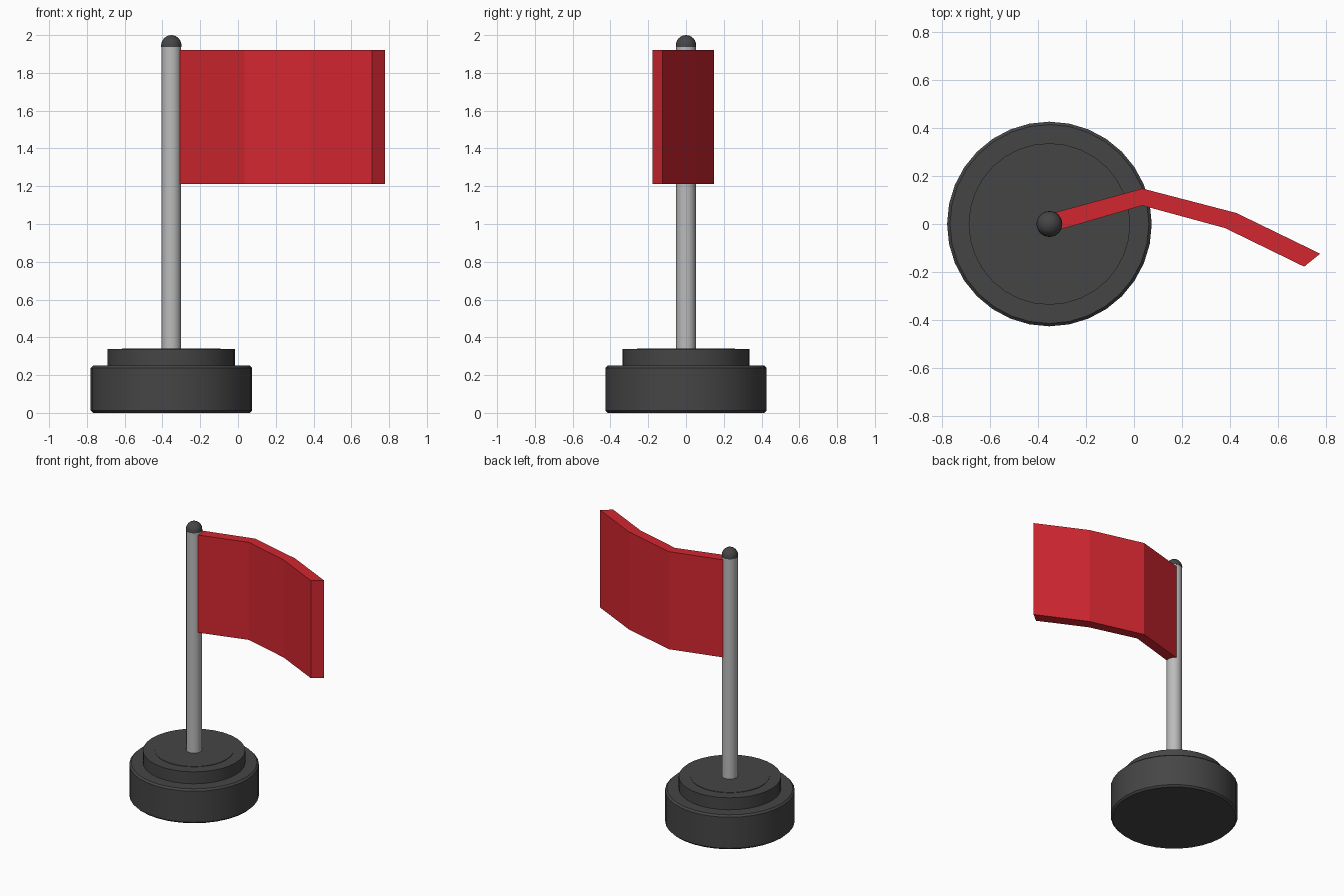
import bpy, bmesh
from math import sin, cos, pi, radians

if "Cube" in bpy.data.objects:
    bpy.data.objects.remove(bpy.data.objects["Cube"])

AXIS_X = -0.353


def material(name, rgb):
    m = bpy.data.materials.new(name)
    m.diffuse_color = (*rgb, 1)
    m.use_nodes = True
    m.node_tree.nodes["Principled BSDF"].inputs["Base Color"].default_value = m.diffuse_color
    return m


def finish(name, bm, mat, smooth=True):
    bmesh.ops.remove_doubles(bm, verts=bm.verts, dist=1e-5)
    bmesh.ops.recalc_face_normals(bm, faces=bm.faces)
    mesh = bpy.data.meshes.new(name)
    bm.to_mesh(mesh)
    bm.free()
    mesh.materials.append(mat)
    ob = bpy.data.objects.new(name, mesh)
    bpy.context.collection.objects.link(ob)
    if smooth:
        bpy.ops.object.select_all(action='DESELECT')
        ob.select_set(True)
        bpy.context.view_layer.objects.active = ob
        bpy.ops.object.shade_smooth_by_angle(angle=radians(40))
    return ob


def lathe(name, profile, sides, mat):
    """Spin a (radius, z) profile, closed at both ends on the axis, about the pole."""
    bm = bmesh.new()
    vs = [bm.verts.new((AXIS_X + r, 0, z)) for r, z in profile]
    edges = [bm.edges.new(p) for p in zip(vs, vs[1:])]
    bmesh.ops.spin(bm, geom=vs + edges, cent=(AXIS_X, 0, 0), axis=(0, 0, 1),
                   angle=2 * pi, steps=sides)
    return finish(name, bm, mat)


dark = material("dark_grey", (0.06, 0.06, 0.06))
grey = material("pole_grey", (0.5, 0.5, 0.5))
red = material("flag_red", (0.65, 0.02, 0.03))

# Stepped round base with softened rims
lathe("base", [(0, 0), (0.415, 0), (0.427, 0.012), (0.427, 0.238),
               (0.415, 0.25), (0, 0.25)], 32, dark)
lathe("base_step", [(0, 0.24), (0.337, 0.24), (0.337, 0.337), (0, 0.337)], 32, dark)
lathe("base_plate", [(0, 0.3), (0.26, 0.3), (0.26, 0.34), (0, 0.34)], 32, dark)

# Pole and its domed cap
lathe("pole", [(0, 0.3), (0.052, 0.3), (0.052, 1.942), (0, 1.942)], 24, grey)
dome = [(0.054 * cos(i * pi / 12), 1.945 + 0.055 * sin(i * pi / 12)) for i in range(6)]
lathe("pole_cap", [(0, 1.938), (0.054, 1.938)] + dome + [(0, 2.0)], 24, dark)

# Folded flag: plan outline extruded upwards
outline = [(-0.345, -0.034), (0.035, 0.077), (0.38, -0.017), (0.71, -0.178),
           (0.777, -0.124), (0.427, 0.046), (0.035, 0.148), (-0.345, 0.044)]
bm = bmesh.new()
low = [bm.verts.new((x, y, 1.213)) for x, y in outline]
high = [bm.verts.new((x, y, 1.922)) for x, y in outline]
n = len(outline)
for i in range(n):
    j = (i + 1) % n
    bm.faces.new((low[i], low[j], high[j], high[i]))
for i in range(3):
    for ring in (low, high):
        bm.faces.new((ring[i], ring[i + 1], ring[n - 2 - i], ring[n - 1 - i]))
finish("flag", bm, red, smooth=False)
